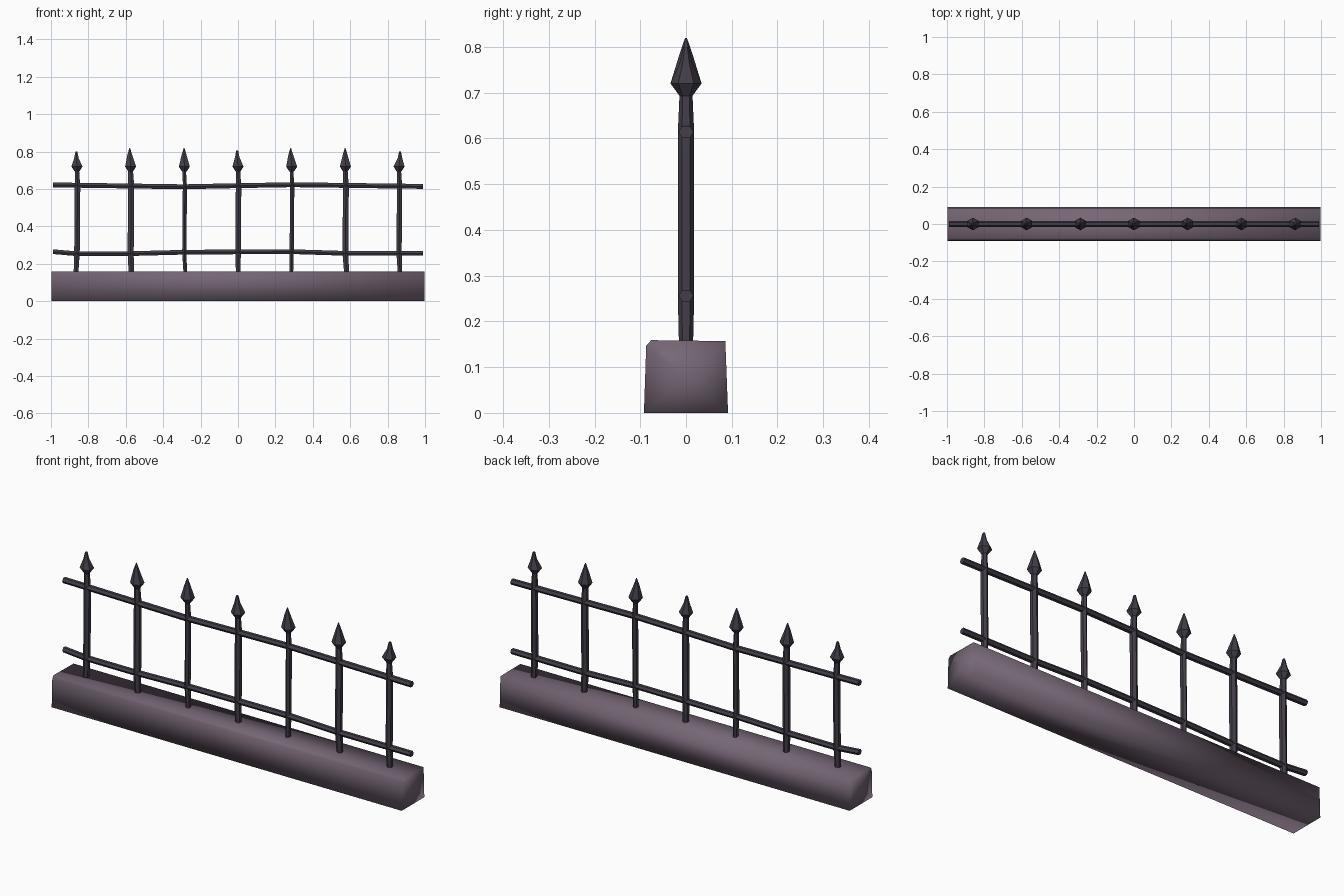
import bpy, bmesh, math, random
from mathutils import Vector

random.seed(4)
cube = bpy.data.objects.get("Cube")
if cube:
    bpy.data.objects.remove(cube)


def make_material(name, rgb):
    mat = bpy.data.materials.new(name)
    mat.use_nodes = True
    mat.diffuse_color = (*rgb, 1)
    mat.node_tree.nodes["Principled BSDF"].inputs["Base Color"].default_value = (*rgb, 1)
    return mat


stone = make_material("purple grey stone", (0.18, 0.135, 0.18))
iron = make_material("dark iron", (0.056, 0.047, 0.066))


def loft(name, rings, mat, angle, poke=False):
    """Skin a tube through rings of points, with closed ends."""
    bm = bmesh.new()
    loops = [[bm.verts.new(p) for p in ring] for ring in rings]
    n = len(loops[0])
    for a, b in zip(loops, loops[1:]):
        for i in range(n):
            j = (i + 1) % n
            bm.faces.new((a[i], a[j], b[j], b[i]))
    caps = [bm.faces.new(loops[0][::-1]), bm.faces.new(loops[-1])]
    if poke:
        bmesh.ops.poke(bm, faces=caps)
    bmesh.ops.recalc_face_normals(bm, faces=bm.faces)
    mesh = bpy.data.meshes.new(name)
    bm.to_mesh(mesh)
    bm.free()
    mesh.materials.append(mat)
    obj = bpy.data.objects.new(name, mesh)
    bpy.context.collection.objects.link(obj)
    bpy.ops.object.select_all(action="DESELECT")
    obj.select_set(True)
    bpy.context.view_layer.objects.active = obj
    bpy.ops.object.shade_smooth_by_angle(angle=math.radians(angle))
    return obj


def circle(n, turn=0.0):
    steps = [turn + math.tau * i / n for i in range(n)]
    return [(math.cos(a), math.sin(a)) for a in steps]


# Stone plinth, smooth all over, with a worn front edge
profile = [(-0.092, 0), (0.092, 0), (0.086, 0.157), (-0.076, 0.159), (-0.087, 0.147)]
loft("stone_base", [[(x, y, z) for y, z in profile] for x in (-0.997, 0.997)],
     stone, 180, poke=True)


# Slightly bent horizontal rails
def rail(name, path, radius):
    rings = [[(x, radius * 1.1 * c, z + radius * s) for c, s in circle(6)]
             for x, z in path]
    loft(name, rings, iron, 40)


rail("lower_rail", [(-0.99, 0.265), (-0.86, 0.254), (-0.6, 0.254), (-0.29, 0.262),
                    (0, 0.264), (0.29, 0.265), (0.58, 0.256), (0.99, 0.256)], 0.0145)
rail("upper_rail", [(-0.99, 0.622), (-0.29, 0.612), (0, 0.618),
                    (0.29, 0.623), (0.99, 0.614)], 0.015)

# Upright posts and spear heads: top height, width, foot offset
posts = [(0.80, 0.95, -0.006), (0.82, 1.05, 0.004), (0.82, 0.72, 0.006), (0.805, 0.95, 0.002),
         (0.82, 0.72, -0.002), (0.82, 1.0, 0.008), (0.80, 0.9, 0.006)]
for i, (top, width, foot) in enumerate(posts):
    x0 = (i - 3) * 0.287
    hexagon = circle(6, math.pi / 6)
    shaft = [(0.13, 0.015, foot), (0.26, 0.018, 0), (0.61, 0.018, 0.003), (0.70, 0.014, 0)]
    loft("post_%d" % (i + 1),
         [[(x0 + dx + r * width * c, r * s, z) for c, s in hexagon] for z, r, dx in shaft],
         iron, 40)
    lean = random.uniform(-0.006, 0.006)
    head = [(0.693, 0.014, 0), (0.72, 0.034, 0), (top - 0.035, 0.014, lean),
            (top, 0.002 if top > 0.81 else 0.006, lean)]
    loft("spear_head_%d" % (i + 1),
         [[(x0 + dx + r * c, r * s, z) for c, s in hexagon] for z, r, dx in head],
         iron, 40)
